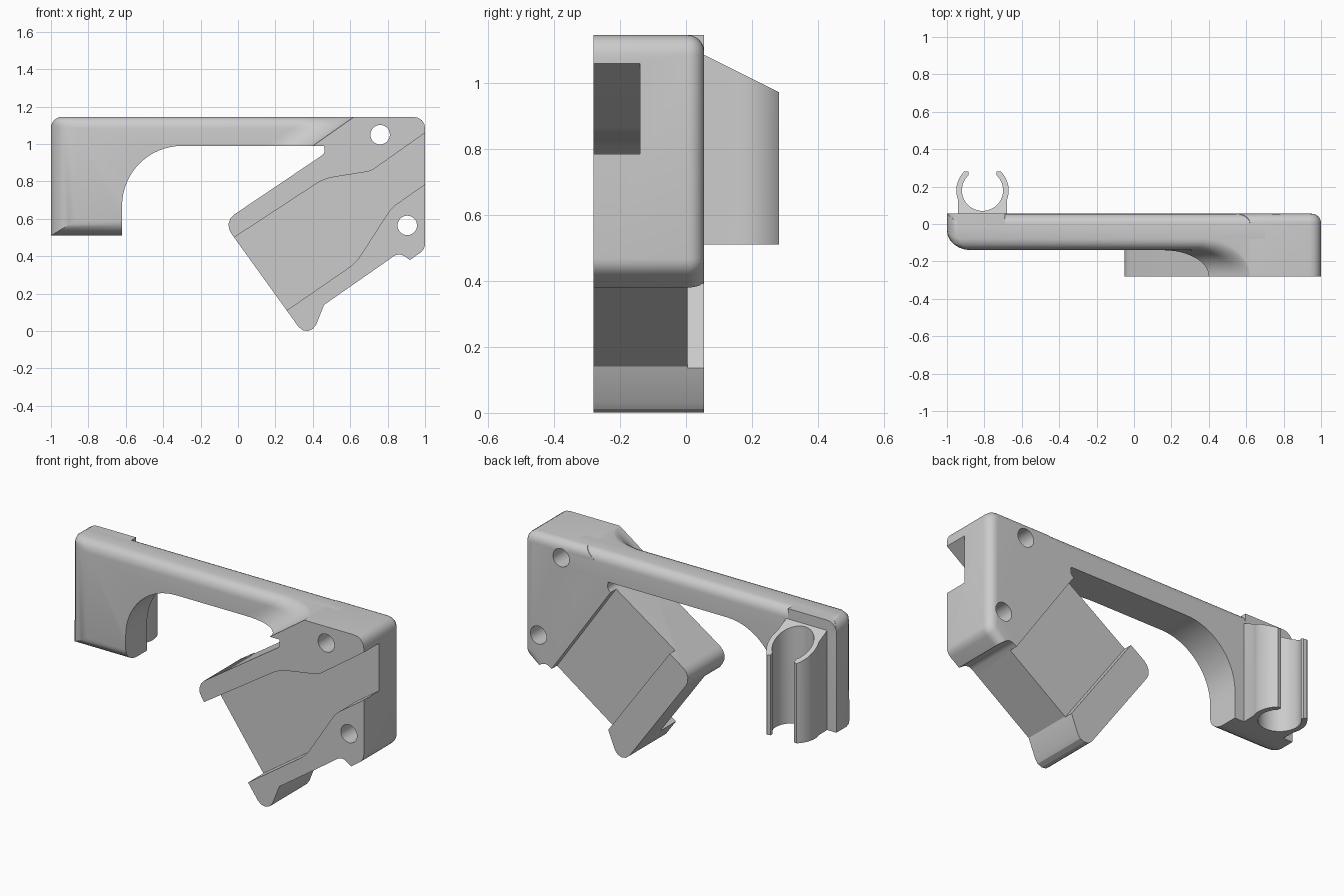
import bpy, bmesh, math
from mathutils import Vector

if "Cube" in bpy.data.objects:
    bpy.data.objects.remove(bpy.data.objects["Cube"])

GREY = (0.6, 0.6, 0.6, 1)
grey = bpy.data.materials.new("light_grey_plastic")
grey.use_nodes = True
grey.diffuse_color = GREY
grey.node_tree.nodes["Principled BSDF"].inputs["Base Color"].default_value = GREY

FRONT, FLOOR, BACK, TOP, FOOT = -0.28, -0.14, 0.055, 1.145, 0.51
BEAM_Z = 0.99
MAX_BEVEL = 0.15


def rounded(corners):
    """Polygon from (x, z, optional radius) corners, filleting those with a radius."""
    pts = []
    n = len(corners)
    for i, c in enumerate(corners):
        p = Vector(c[:2])
        r = c[2] if len(c) > 2 else 0
        if not r:
            pts.append(p)
            continue
        a = (Vector(corners[i - 1][:2]) - p).normalized()
        b = (Vector(corners[(i + 1) % n][:2]) - p).normalized()
        half = a.angle(b) / 2
        centre = p + (a + b).normalized() * r / math.sin(half)
        start = p + a * r / math.tan(half) - centre
        end = p + b * r / math.tan(half) - centre
        steps = max(4, int(r * 50))
        sweep = math.pi - 2 * half
        for k in range(steps + 1):
            t = k / steps
            pts.append(centre + (start * math.sin((1 - t) * sweep)
                                 + end * math.sin(t * sweep)) / math.sin(sweep))
    return pts


def apply_modifier(ob, mod):
    bpy.ops.object.select_all(action='DESELECT')
    bpy.context.view_layer.objects.active = ob
    ob.select_set(True)
    bpy.ops.object.modifier_apply(modifier=mod.name)


def loft(name, rings, bevel=None):
    """Capped skin over equal rings; bevel(a, b) gives the radius of an edge."""
    bm = bmesh.new()
    loops = [[bm.verts.new(p) for p in ring] for ring in rings]
    n = len(loops[0])
    for low, high in zip(loops, loops[1:]):
        for i in range(n):
            j = (i + 1) % n
            bm.faces.new((low[i], low[j], high[j], high[i]))
    bm.faces.new(loops[0][::-1])
    bm.faces.new(loops[-1])
    bmesh.ops.recalc_face_normals(bm, faces=bm.faces)
    if bevel:
        layer = bm.edges.layers.float.new("bevel_weight_edge")
        for e in bm.edges:
            e[layer] = bevel(e.verts[0].co, e.verts[1].co) / MAX_BEVEL
    mesh = bpy.data.meshes.new(name)
    bm.to_mesh(mesh)
    bm.free()
    mesh.materials.append(grey)
    ob = bpy.data.objects.new(name, mesh)
    bpy.context.collection.objects.link(ob)
    if bevel:
        mod = ob.modifiers.new("edge_rounding", 'BEVEL')
        mod.limit_method = 'WEIGHT'
        mod.width = MAX_BEVEL
        mod.segments = 6
        mod.use_clamp_overlap = False
        apply_modifier(ob, mod)
    return ob


def prism(name, corners, y0, y1, bevel=None):
    pts = rounded(corners)
    return loft(name, [[(p.x, y, p.y) for p in pts] for y in (y0, y1)], bevel)


def cut(ob, cutter):
    cutter.hide_render = True
    mod = ob.modifiers.new("cut", 'BOOLEAN')
    mod.operation = 'DIFFERENCE'
    mod.solver = 'EXACT'
    mod.object = cutter
    apply_modifier(ob, mod)
    bpy.data.objects.remove(cutter)


def near(a, b):
    return abs(a - b) < 0.001


# Horizontal beam with the hanging leg
def beam_bevel(a, b):
    if near(a.z, TOP) and near(b.z, TOP):
        if near(a.y, b.y) and a.x + b.x < 1:
            return 0.06 if a.y < 0 else 0.055
        return 0.06 if near(a.x, -1) and near(b.x, -1) else 0
    if near(a.y, FLOOR) and near(b.y, FLOOR):
        if near(a.x, -1) and near(b.x, -1):
            return 0.13
        if near(a.z, FOOT) and near(b.z, FOOT):
            return 0.08
    return 0


beam = prism("beam_and_leg", [(-1, FOOT), (-0.62, FOOT), (-0.62, BEAM_Z, 0.32),
                              (0.7, BEAM_Z), (0.7, TOP), (-1, TOP)],
             FLOOR, BACK, beam_bevel)
leg_back = prism("leg_back", [(-1, FOOT), (-0.69, FOOT), (-0.69, TOP), (-1, TOP, 0.06)],
                 -0.01, BACK)


# Mounting block and the tilted plate
def block_bevel(a, b):
    mid = (a + b) / 2
    on_back = near(a.y, BACK) and near(b.y, BACK)
    return 0.05 if on_back and (mid.x > 0.921 or mid.z > 1.1) else 0


block = prism("mounting_block", [
    (0.62, TOP), (0.40, BEAM_Z), (0.46, BEAM_Z), (0.465, 0.95, 0.03),
    (-0.08, 0.583, 0.07), (0.381, -0.057, 0.054), (0.46, 0.14), (0.79, 0.37),
    (0.86, 0.42, 0.05), (0.92, 0.38), (1, 0.437, 0.06), (1, TOP, 0.06)],
    FRONT, BACK, lambda a, b: 0 if near(a.y, FRONT) or near(b.y, FRONT)
    or near((a + b).z / 2, 1.0675) else block_bevel(a, b))

# Curved channel across the front
cut(block, prism("channel_cutter", [
    (1.1, 1.13), (0.71, 0.855, 0.1), (0.46, 0.815, 0.25), (-0.18, 0.396),
    (0.1, 0), (0.63, 0.365, 0.25), (0.82, 0.66, 0.2), (1.1, 0.855)], -0.4, FLOOR))

# Shallow recess across the back of the plate
cut(block, prism("recess_cutter", [(0.485, 0.1), (0.02, 0.745), (0.41, 0.983),
                                   (0.85, 0.35)], 0.005, 0.3))

# Screw holes
for x, z in ((0.76, 1.05), (0.905, 0.565)):
    ring = [(x + 0.052 * math.cos(math.tau * k / 32), z + 0.052 * math.sin(math.tau * k / 32))
            for k in range(32)]
    cut(block, prism("hole_cutter", ring, -0.4, 0.3))

# Concave flare from the beam out to the block, slanted like the plate
R, EDGE = 0.14, 0.06
levels = [BEAM_Z, TOP - EDGE] + [TOP - EDGE + EDGE * math.sin(math.pi / 2 * k / 6)
                                 for k in range(1, 7)]
rings = []
for z in levels:
    x0 = 0.40 + 0.22 * (z - BEAM_Z) / (TOP - BEAM_Z)
    rise = max(0, z - TOP + EDGE)
    inset = EDGE - math.sqrt(max(0, EDGE ** 2 - rise ** 2))
    ring = []
    for k in range(13):
        t = math.pi / 2 * k / 12
        ring.append((x0 - R * (1 - math.cos(t)) / 0.573,
                     FRONT + R * math.sin(t) + inset * math.sin(t), z))
    ring.append((x0, -0.07, z))
    rings.append(ring)
flare = loft("block_flare", rings)

# Snap clip behind the leg, open to the back with a sloping top
CX, CY, OUTER, INNER = -0.81, 0.18, 0.14, 0.11


def arc(r, a0, a1, steps):
    return [(CX + r * math.cos(math.radians(a0 + (a1 - a0) * k / steps)),
             CY + r * math.sin(math.radians(a0 + (a1 - a0) * k / steps)))
            for k in range(steps + 1)]


MID = (OUTER + INNER) / 2
profile = (arc(OUTER, 47, -20, 14) + [(CX + 0.13, 0), (CX - 0.13, 0)]
           + arc(OUTER, 200, 133, 14) + arc(MID, 127, 127, 1)[:1]
           + arc(INNER, 133, 407, 40) + arc(MID, 53, 53, 1)[:1])
clip = loft("snap_clip", [[(x, y, FOOT) for x, y in profile],
                          [(x, y, 1.085 - 0.5 * (y - BACK)) for x, y in profile]])

# Smooth the curved faces, keep hard edges
bpy.ops.object.select_all(action='DESELECT')
for ob in (beam, leg_back, block, flare, clip):
    ob.select_set(True)
bpy.context.view_layer.objects.active = block
bpy.ops.object.shade_smooth_by_angle(angle=math.radians(30))
